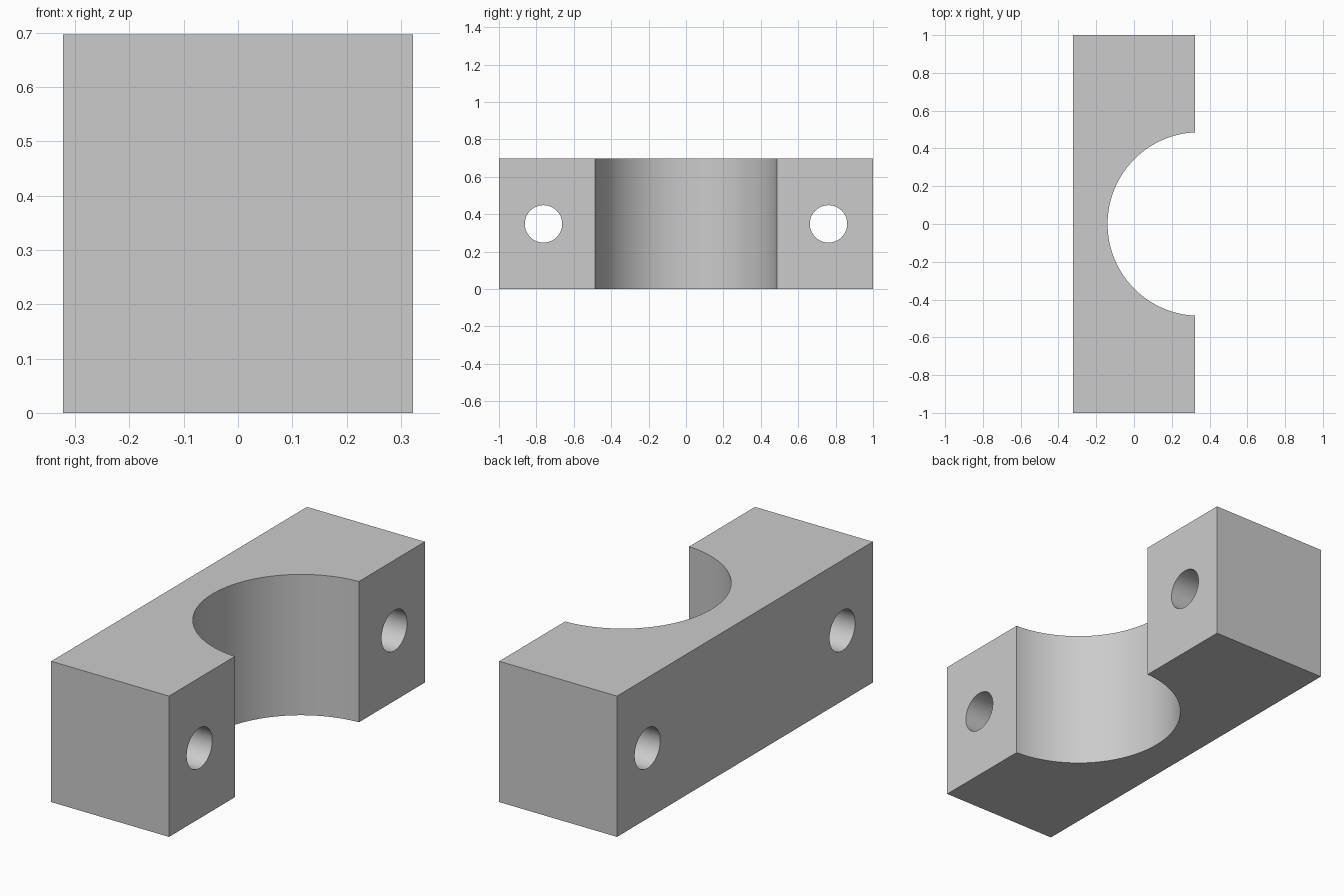
import bpy
import math

cube = bpy.data.objects.get("Cube")
if cube:
    bpy.data.objects.remove(cube, do_unlink=True)

WIDTH, LENGTH, HEIGHT = 0.645, 2.0, 0.697
BORE_RADIUS, BORE_X = 0.486, 0.346
HOLE_RADIUS, HOLE_Y = 0.1, 0.762

# Plain grey metal
grey = bpy.data.materials.new("plain_grey")
grey.use_nodes = True
grey.diffuse_color = (0.6, 0.6, 0.6, 1)
grey.node_tree.nodes["Principled BSDF"].inputs["Base Color"].default_value = grey.diffuse_color

# Solid block
bpy.ops.mesh.primitive_cube_add(size=1, location=(0, 0, HEIGHT / 2))
block = bpy.context.object
block.name = "clamp_half"
block.scale = (WIDTH, LENGTH, HEIGHT)
bpy.ops.object.transform_apply(location=False, rotation=False, scale=True)
block.data.materials.append(grey)


def cut_cylinder(name, radius, location, tilt, sides):
    """Cut a round opening through the block."""
    bpy.ops.mesh.primitive_cylinder_add(vertices=sides, radius=radius, depth=2,
                                        location=location, rotation=(0, tilt, 0))
    cutter = bpy.context.object
    cutter.name = name
    cutter.data.materials.append(grey)
    mod = block.modifiers.new(name, "BOOLEAN")
    mod.operation = "DIFFERENCE"
    mod.solver = "EXACT"
    mod.object = cutter
    bpy.context.view_layer.objects.active = block
    bpy.ops.object.modifier_apply(modifier=name)
    bpy.data.objects.remove(cutter, do_unlink=True)


# Half-round saddle and the two bolt holes
cut_cylinder("saddle_bore", BORE_RADIUS, (BORE_X, 0, HEIGHT / 2), 0, 128)
for side in (-1, 1):
    cut_cylinder("bolt_hole", HOLE_RADIUS, (0, side * HOLE_Y, HEIGHT / 2), math.pi / 2, 64)

# Smooth bores, crisp block edges
bpy.ops.object.select_all(action="DESELECT")
block.select_set(True)
bpy.context.view_layer.objects.active = block
bpy.ops.object.shade_smooth_by_angle(angle=math.radians(30))
